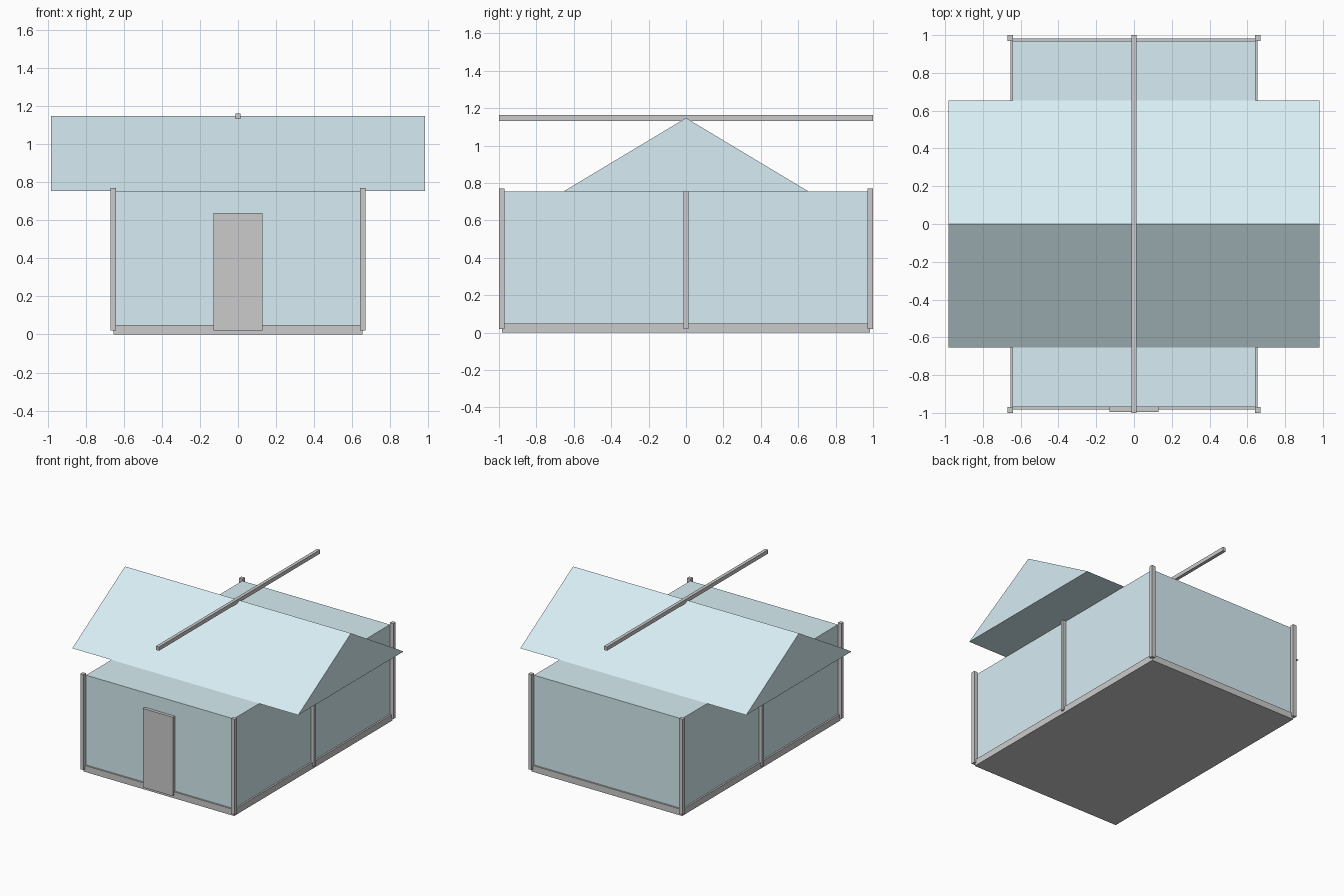
import bpy, bmesh

if "Cube" in bpy.data.objects:
    bpy.data.objects.remove(bpy.data.objects["Cube"])

glass = bpy.data.materials.new("pale_blue_glass")
glass.diffuse_color = (0.68, 0.85, 0.9, 1)
glass.use_nodes = True
glass.node_tree.nodes["Principled BSDF"].inputs["Base Color"].default_value = glass.diffuse_color


def finish(name, bm, mat=None):
    bmesh.ops.recalc_face_normals(bm, faces=bm.faces)
    mesh = bpy.data.meshes.new(name)
    bm.to_mesh(mesh)
    bm.free()
    if mat:
        mesh.materials.append(mat)
    ob = bpy.data.objects.new(name, mesh)
    bpy.context.collection.objects.link(ob)
    return ob


def box(name, x, y, z, mat=None):
    """Box spanning the (low, high) pairs x, y and z."""
    bm = bmesh.new()
    bmesh.ops.create_cube(bm, size=1)
    for v in bm.verts:
        v.co = [r[0] if c < 0 else r[1] for c, r in zip(v.co, (x, y, z))]
    return finish(name, bm, mat)


def post(name, x, y, top, w):
    box(name, (x - w / 2, x + w / 2), (y - w / 2, y + w / 2), (0.02, top))


# Base slab and glazed body
box("base", (-0.655, 0.655), (-0.983, 0.983), (0, 0.05))
box("glass_walls", (-0.642, 0.642), (-0.97, 0.97), (0.05, 0.755), glass)

# Corner posts and middle side posts
for sx, side in ((-1, "left"), (1, "right")):
    for sy, end in ((-1, "front"), (1, "back")):
        post(f"{end}_{side}_post", sx * 0.656, sy * 0.985, 0.77, 0.03)
    post(f"middle_{side}_post", sx * 0.656, 0, 0.755, 0.026)

# Door on the front
box("door", (-0.13, 0.13), (-0.995, -0.969), (0.02, 0.64))

# Gabled roof: triangular profile extruded along x
bm = bmesh.new()
profile = [(-0.655, 0.755), (0.655, 0.755), (0, 1.148)]
face = bm.faces.new([bm.verts.new((-0.982, y, z)) for y, z in profile])
ext = bmesh.ops.extrude_face_region(bm, geom=[face], use_keep_orig=True)
bmesh.ops.translate(bm, vec=(1.964, 0, 0),
                    verts=[g for g in ext["geom"] if isinstance(g, bmesh.types.BMVert)])
finish("roof", bm, glass)

# Ridge beam
box("ridge_beam", (-0.013, 0.013), (-1, 1), (1.133, 1.163))
